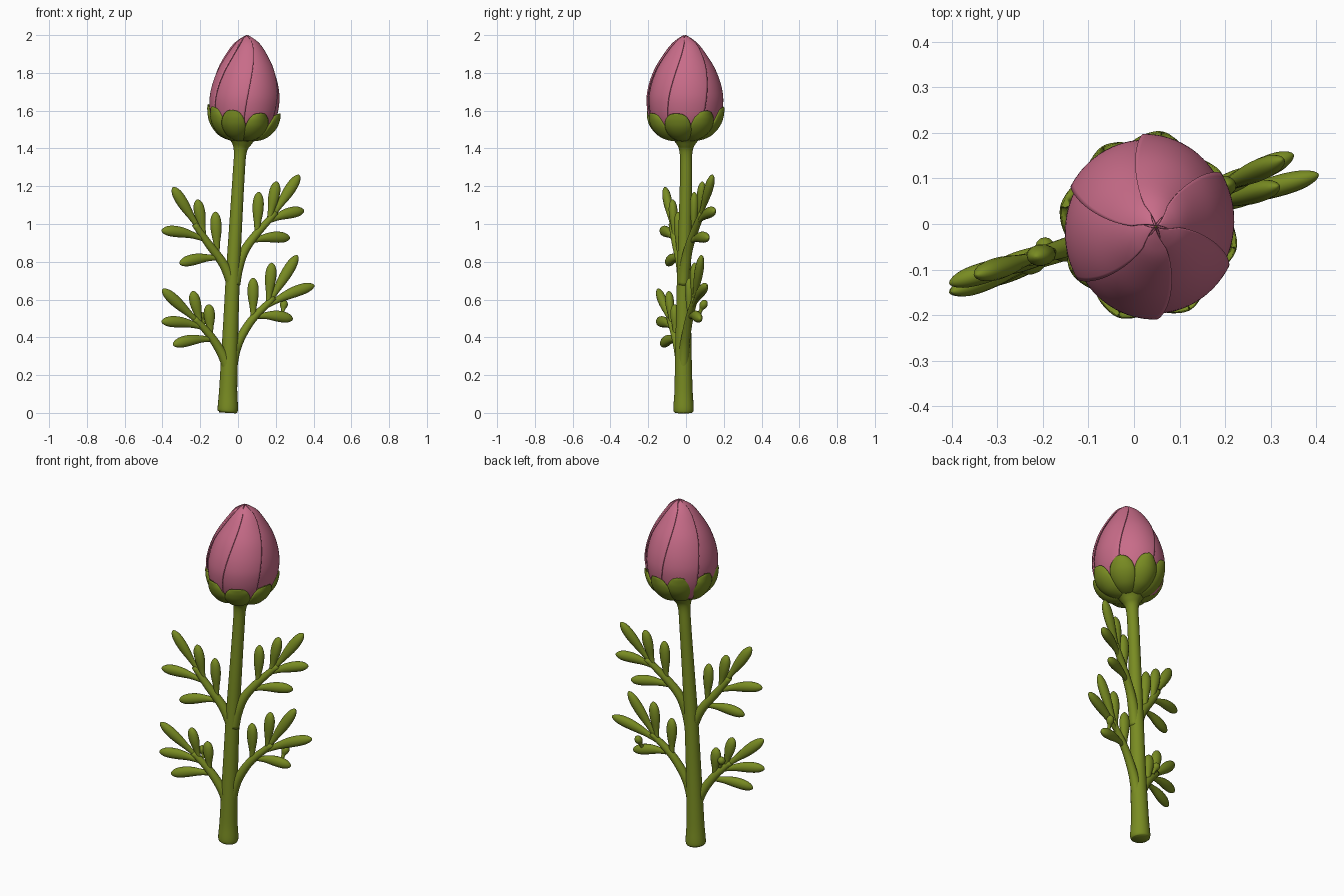
import bpy, bmesh, math
from mathutils import Vector

if "Cube" in bpy.data.objects:
    bpy.data.objects.remove(bpy.data.objects["Cube"])


def material(name, col):
    m = bpy.data.materials.new(name)
    m.diffuse_color = (*col, 1)
    m.use_nodes = True
    m.node_tree.nodes["Principled BSDF"].inputs["Base Color"].default_value = m.diffuse_color
    return m


GREEN = material("leaf green", (0.19, 0.26, 0.016))
PINK = material("petal pink", (0.58, 0.15, 0.25))


def spline(pts, t):
    """Smooth curve through tuples, t in 0..1."""
    n = len(pts) - 1
    i = min(int(t * n), n - 1)
    f = t * n - i
    b, c = Vector(pts[i]), Vector(pts[i + 1])
    a = Vector(pts[i - 1]) if i > 0 else b * 2 - c
    d = Vector(pts[i + 2]) if i + 2 <= n else c * 2 - b
    return 0.5 * (2 * b + (c - a) * f + (2 * a - 5 * b + 4 * c - d) * f * f
                  + (3 * b - a - 3 * c + d) * f ** 3)


def finish(bm, name, mat):
    me = bpy.data.meshes.new(name)
    bm.to_mesh(me)
    bm.free()
    ob = bpy.data.objects.new(name, me)
    bpy.context.collection.objects.link(ob)
    me.materials.append(mat)
    for p in me.polygons:
        p.use_smooth = True
    return ob


def tube(bm, pts, steps=24, seg=16, flat=1.0):
    """Sweep a circle along (x, y, z, radius) points, closing both ends."""
    rings = []
    for k in range(steps + 1):
        t = k / steps
        p = spline(pts, t)
        tan = (spline(pts, min(1, t + .01)) - spline(pts, max(0, t - .01))).xyz.normalized()
        side = Vector((0, 1, 0))
        side = (side - tan * side.dot(tan)).normalized()
        nor = side.cross(tan)
        r = max(p[3], 0.001)
        rings.append([bm.verts.new(p.xyz + r * (nor * math.cos(a) + side * flat * math.sin(a)))
                      for a in (2 * math.pi * j / seg for j in range(seg))])
    new = []
    for a, b in zip(rings, rings[1:]):
        for j in range(seg):
            new.append(bm.faces.new((a[j], a[(j + 1) % seg], b[(j + 1) % seg], b[j])))
    new += [bm.faces.new(rings[0][::-1]), bm.faces.new(rings[-1])]
    bmesh.ops.recalc_face_normals(bm, faces=new)


# Stem, leaning slightly and flaring at both ends
bm = bmesh.new()
tube(bm, [(-.055, -.013, 0, .044), (-.054, -.013, .02, .054), (-.052, -.013, .12, .048),
          (-.045, -.014, .3, .044), (-.037, -.013, .5, .040), (-.026, -.01, .75, .037),
          (-.012, -.005, 1.0, .034), (.003, 0, 1.25, .032), (.012, 0, 1.38, .034),
          (.018, 0, 1.43, .055), (.022, 0, 1.47, .09)], 60, 24)
finish(bm, "stem", GREEN)

# Leaf branches: y slope, branch path (x, z), leaflets (base x, z, tip x, z)
BRANCHES = {
    "upper_left_branch": (.31, [(-.022, .64), (-.045, .72), (-.085, .80), (-.16, .90), (-.23, 1.0)],
        [(-.21, .98, -.345, 1.195), (-.18, .92, -.405, .965), (-.18, .93, -.215, 1.13),
         (-.11, .84, -.12, 1.065), (-.10, .82, -.31, .79)]),
    "upper_right_branch": (.45, [(-.018, .68), (.0, .77), (.035, .86), (.10, .95), (.20, 1.06)],
        [(.18, 1.04, .325, 1.26), (.15, 1.01, .35, 1.07), (.165, 1.02, .205, 1.225),
         (.10, .94, .11, 1.17), (.07, .91, .275, .925)]),
    "lower_left_branch": (.36, [(-.045, .19), (-.065, .27), (-.10, .34), (-.155, .42), (-.23, .50)],
        [(-.21, .48, -.40, .655), (-.18, .45, -.405, .483), (-.20, .47, -.24, .645),
         (-.145, .41, -.155, .575), (-.13, .39, -.345, .36)]),
    "lower_right_branch": (.28, [(-.035, .23), (-.018, .32), (.015, .40), (.08, .50), (.19, .61)],
        [(.16, .58, .315, .835), (.14, .56, .405, .675), (.16, .58, .18, .795),
         (.08, .50, .08, .715), (.09, .51, .29, .495)]),
}
LEAF = [(0, .013), (.15, .015), (.3, .019), (.45, .025), (.6, .029), (.75, .029),
        (.86, .025), (.94, .017), (.985, .008), (1, .001)]
for name, (slope, path, leaflets) in BRANCHES.items():
    bm = bmesh.new()
    radii = (.030, .028, .024, .021, .016)
    tube(bm, [(x, x * slope - .005, z, r) for (x, z), r in zip(path, radii)])
    for i, (x0, z0, x1, z1) in enumerate(leaflets):
        pts = []
        for t, r in LEAF:
            sag = (.012 if i in (1, 4) else 0) * math.sin(math.pi * t)
            x = x0 + (x1 - x0) * t
            pts.append((x, x * slope - .005, z0 + (z1 - z0) * t + sag, r))
        tube(bm, pts, 27, 14, .8)
    finish(bm, name, GREEN)

# Two tiny round buds beside the lower leaves
for name, p, q in (("left_tiny_bud", (-.18, -.06, .47), (-.203, -.045, .535)),
                   ("right_tiny_bud", (.235, .07, .525), (.247, .105, .598))):
    bm = bmesh.new()
    p, q = Vector(p), Vector(q)
    tube(bm, [(*p.lerp(q, t), r) for t, r in
              ((0, .01), (.3, .01), (.5, .018), (.7, .021), (.9, .014), (1, .001))], 20, 12)
    finish(bm, name, GREEN)

# Bud profile (radius, z), round below and pointed above
BUD = [(.05, 1.45), (.12, 1.475), (.158, 1.52), (.18, 1.58), (.189, 1.65), (.184, 1.71),
       (.169, 1.77), (.145, 1.83), (.11, 1.89), (.068, 1.95), (.036, 1.98), (.006, 2.0)]


def bud_point(r, ang, z):
    """Place on the slightly leaning bud axis."""
    return (.026 + .022 * (z - 1.45) / .55 + r * .97 * math.cos(ang), -.006 + r * 1.03 * math.sin(ang), z)


def shell(bm, fn, nu, nv):
    """Grid of points from fn(u in -1..1, v in 0..1)."""
    g = [[bm.verts.new(fn(2 * i / nu - 1, j / nv)) for i in range(nu + 1)] for j in range(nv + 1)]
    for j in range(nv):
        for i in range(nu):
            bm.faces.new((g[j][i], g[j][i + 1], g[j + 1][i + 1], g[j + 1][i]))


def thicken(ob, amount):
    m = ob.modifiers.new("thickness", "SOLIDIFY")
    m.thickness, m.offset = amount, -1


# Inner bud core
bm = bmesh.new()


def core(u, v):
    r, z = spline(BUD, v)
    return bud_point(max(r - .012, .002), math.pi * u, z - .006)


shell(bm, core, 48, 40)
bmesh.ops.remove_doubles(bm, verts=bm.verts, dist=.0001)
finish(bm, "bud_core", PINK)

# Overlapping, gently twisted petals
for k in range(6):
    bm = bmesh.new()

    def petal(u, v):
        r, z = spline(BUD, v * (1 - .13 * abs(u) ** 2.5))
        h = (z - 1.45) / .55
        ang = math.radians(60 * k - 68) + u * .66 + .55 * h * h
        lift = (.001 + .008 * u) * min(1, r / .08)
        return bud_point(max(r + lift, .003), ang, z)

    shell(bm, petal, 24, 40)
    thicken(finish(bm, f"petal_{k + 1}", PINK), .008)

# Cup of eight rounded sepals: radius, height, half width
SEPAL = [(.03, 1.437, .016), (.08, 1.443, .038), (.125, 1.46, .058), (.16, 1.49, .073),
         (.184, 1.525, .078), (.196, 1.56, .070), (.2, 1.585, .054), (.201, 1.602, .034), (.199, 1.61, .004)]
for k, deg in enumerate((35, 82, 122, 168, 208, 250, 298, 347)):
    bm = bmesh.new()
    a0 = math.radians(deg)
    tilt = -.022 * math.cos(a0) + .014 * math.sin(a0)

    def sepal(u, v):
        r, z, w = spline(SEPAL, v)
        r += .004 * (k % 2)
        ang = a0 + u * max(w, .003) / r
        dome = .016 * u * u * min(1, w / .05)
        return bud_point(r - dome, ang, z + tilt * v + dome * .4 * (1 - v))

    shell(bm, sepal, 14, 28)
    thicken(finish(bm, f"sepal_{k + 1}", GREEN), .02)
